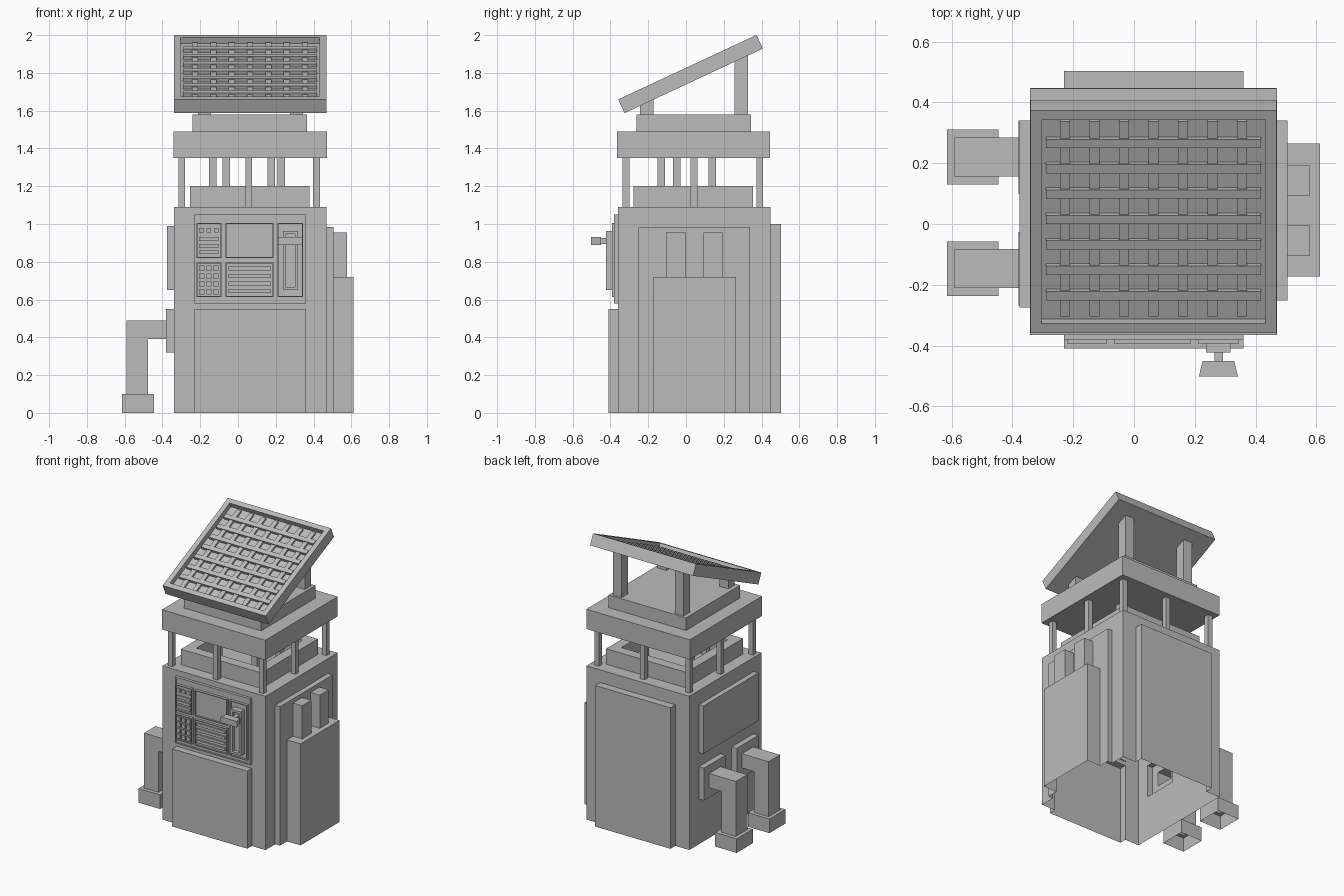
import bpy, bmesh, math
from mathutils import Vector, Matrix

if "Cube" in bpy.data.objects:
    bpy.data.objects.remove(bpy.data.objects["Cube"], do_unlink=True)

GREY = (0.5, 0.5, 0.5, 1.0)
grey = bpy.data.materials.new("plain grey")
grey.use_nodes = True
grey.diffuse_color = GREY
grey.node_tree.nodes["Principled BSDF"].inputs["Base Color"].default_value = GREY


def finish(name, bm):
    mesh = bpy.data.meshes.new(name)
    bm.to_mesh(mesh)
    bm.free()
    mesh.materials.append(grey)
    obj = bpy.data.objects.new(name, mesh)
    bpy.context.scene.collection.objects.link(obj)
    return obj


def add_box(bm, x, y, z):
    """Add a box given its (min, max) range on each axis."""
    size = Vector((x[1] - x[0], y[1] - y[0], z[1] - z[0]))
    mid = Vector((sum(x), sum(y), sum(z))) / 2
    bmesh.ops.create_cube(bm, size=1, matrix=Matrix.Translation(mid) @ Matrix.Diagonal(size).to_4x4())


def boxes(name, *ranges):
    bm = bmesh.new()
    for r in ranges:
        add_box(bm, *r)
    return finish(name, bm)


def tray(name, x, y, z, direction, rim, depth):
    """Box with a pocket sunk into the face that looks along direction."""
    bm = bmesh.new()
    add_box(bm, x, y, z)
    d = Vector(direction)
    bm.normal_update()
    face = max(bm.faces, key=lambda f: f.normal.dot(d))
    bmesh.ops.inset_region(bm, faces=[face], thickness=rim)
    floor = bmesh.ops.extrude_discrete_faces(bm, faces=[face])["faces"][0]
    bmesh.ops.translate(bm, verts=floor.verts[:], vec=-d * depth)
    return finish(name, bm)


# Cabinet: blocks welded into one hollow shell that is open underneath
LOW = -0.1
leg_parts = []
for y in (0.22, -0.147):
    leg_parts += [
        ((-0.38, -0.3), (y - 0.121, y + 0.121), (0.32, 0.55)),      # flange
        ((-0.59, -0.35), (y - 0.064, y + 0.064), (0.39, 0.49)),     # elbow
        ((-0.59, -0.477), (y - 0.064, y + 0.064), (LOW, 0.49)),     # downpipe
        ((-0.615, -0.445), (y - 0.09, y + 0.09), (LOW, 0.1)),       # foot
    ]
blocks = [
    ((-0.23, 0.36), (-0.41, -0.3), (LOW, 0.55)),        # front door
    ((-0.23, 0.36), (0.4, 0.503), (LOW, 1.0)),          # back door
    ((0.4, 0.505), (-0.252, 0.34), (LOW, 0.985)),       # side door
    ((0.49, 0.612), (-0.172, 0.264), (LOW, 0.72)),      # side tank
    ((0.49, 0.577), (-0.105, -0.003), (0.6, 0.955)),    # tank stacks
    ((0.49, 0.577), (0.092, 0.192), (0.6, 0.955)),
    ((-0.376, -0.3), (-0.275, 0.34), (0.65, 0.99)),     # upper side plate
] + leg_parts
cabinet = boxes("cabinet_shell", ((-0.34, 0.468), (-0.36, 0.448), (LOW, 1.09)))
cutters = []
for i, block in enumerate(blocks):
    cutter = boxes("cabinet_block_%d" % i, block)
    cutters.append(cutter)
    mod = cabinet.modifiers.new("weld", "BOOLEAN")
    mod.operation, mod.solver, mod.object = "UNION", "EXACT", cutter
bpy.context.view_layer.update()
welded = cabinet.evaluated_get(bpy.context.evaluated_depsgraph_get())
bm = bmesh.new()
bm.from_mesh(welded.to_mesh())
bmesh.ops.bisect_plane(bm, geom=bm.verts[:] + bm.edges[:] + bm.faces[:],
                       plane_co=(0, 0, 0), plane_no=(0, 0, 1), clear_inner=True)
cabinet.modifiers.clear()
bm.to_mesh(cabinet.data)
bm.free()
for cutter in cutters:
    bpy.data.objects.remove(cutter, do_unlink=True)

# Control panel on the front, with sunken modules
FRONT = (0, -1, 0)
tray("control_panel", (-0.23, 0.36), (-0.38, -0.355), (0.58, 1.05), FRONT, 0.012, 0.005)
LEFT, MID = (-0.22, -0.088), (-0.066, 0.188)
LOWER, UPPER = (0.613, 0.797), (0.82, 1.005)
for name, x, z in (("indicator_module", LEFT, UPPER), ("screen_module", MID, UPPER),
                   ("keypad_module", LEFT, LOWER), ("vent_module", MID, LOWER),
                   ("lever_module", (0.21, 0.345), (0.613, 1.005))):
    tray(name, x, (-0.393, -0.37), z, FRONT, 0.008, 0.01)

KEY_Y = (-0.393, -0.38)
boxes("keypad_keys", *[((x, x + 0.028), KEY_Y, (z, z + 0.03))
                       for x in (-0.206, -0.168, -0.13)
                       for z in (0.627, 0.668, 0.709, 0.75)])
boxes("indicator_lamps", *[((x, x + 0.025), KEY_Y, (0.955, 0.98)) for x in (-0.206, -0.167, -0.128)])
boxes("indicator_bars", *[((-0.206, -0.102), KEY_Y, (z, z + 0.02)) for z in (0.84, 0.875, 0.91)])
boxes("vent_slats", *[((-0.05, 0.172), KEY_Y, (z, z + 0.02)) for z in (0.635, 0.675, 0.715, 0.755)])

# Lever: slotted housing, stem and flared knob
tray("lever_housing", (0.237, 0.318), (-0.423, -0.38), (0.65, 0.963), FRONT, 0.022, 0.025)
boxes("lever_stem", ((0.264, 0.292), (-0.46, -0.39), (0.895, 0.925)))
knob = boxes("lever_knob", ((0.213, 0.342), (-0.502, -0.45), (0.89, 0.932)))
for v in knob.data.vertices:
    if v.co.y > -0.46:
        v.co.x = 0.2775 + (v.co.x - 0.2775) * 0.8

# Open collar, posts and roof
tray("top_collar", (-0.253, 0.378), (-0.277, 0.355), (1.08, 1.2), (0, 0, 1), 0.1, 0.105)


def post(x, y, z, half=0.018):
    return ((x - half, x + half), (y - half, y + half), z)


POST_Z = (1.08, 1.36)
XS, YS = (-0.298, 0.057, 0.416), (-0.317, 0.042, 0.39)
boxes("roof_posts", *[post(x, y, POST_Z) for x in XS for y in YS if (x, y) != (XS[1], YS[1])])
boxes("inner_posts", *[post(x, y, POST_Z, 0.02) for x, y in
                       ((-0.133, 0.138), (-0.062, -0.132), (0.175, -0.048), (0.228, 0.138))])
boxes("roof_slab", ((-0.342, 0.47), (-0.365, 0.446), (1.35, 1.49)))
boxes("roof_step", ((-0.241, 0.366), (-0.263, 0.344), (1.48, 1.58)))

# Solar panel, modelled flat and then tilted
HALF, TILT = 0.404, math.radians(25)
place = Matrix.Translation((0.064, 0.024, 1.794)) @ Matrix.Rotation(TILT, 4, "X")
panel = tray("solar_panel", (-HALF, HALF), (-HALF, HALF), (-0.04, 0.04), (0, 0, 1), 0.05, 0.035)
across, along = [], []
for i in range(7):
    c = (i - 3) * 0.097
    along.append(((c - 0.016, c + 0.016), (-0.354, 0.354), (0.0, 0.018)))
    r = (i - 3) * 0.092
    across.append(((-0.354, 0.354), (r - 0.016, r + 0.016), (0.0, 0.024)))
for obj in (panel, boxes("solar_long_bars", *along), boxes("solar_cross_bars", *across)):
    obj.data.transform(place)

# Panel struts reach into the tilted panel
for name, y in (("front_struts", (-0.243, -0.172)), ("back_struts", (0.258, 0.328))):
    struts = boxes(name, *[((x, x + 0.07), y, (1.57, 1.7)) for x in (-0.212, 0.275)])
    for v in struts.data.vertices:
        if v.co.z > 1.6:
            v.co.z = 1.765 + (v.co.y - 0.024) * math.tan(TILT)
